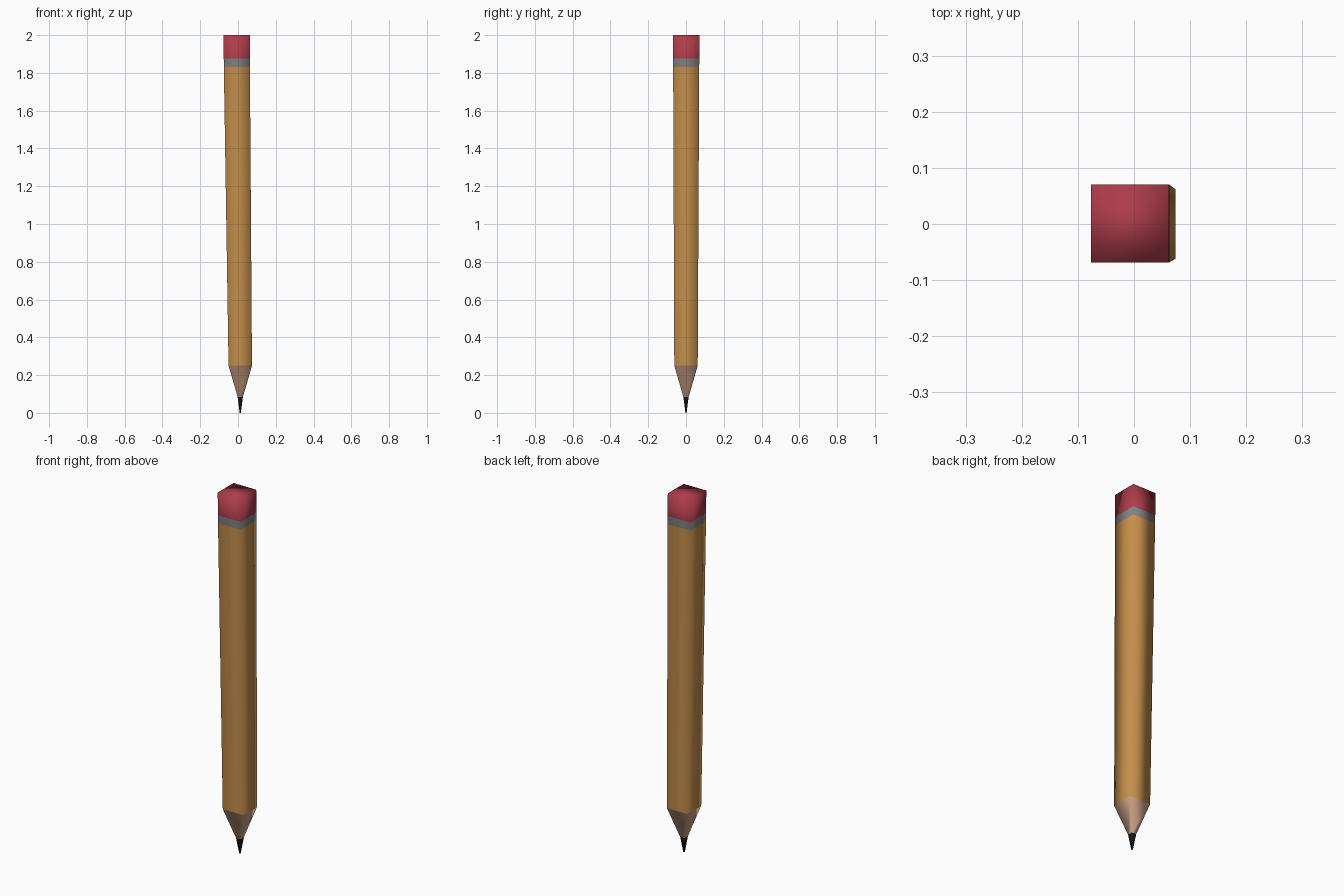
import bpy, bmesh

if "Cube" in bpy.data.objects:
    bpy.data.objects.remove(bpy.data.objects["Cube"])

# Square section rings along the slightly leaning axis: (x, y, z, half width)
TIP = (0.012, 0.0, 0.0, 0.003)
LEAD_TOP = (0.012, 0.0, 0.085, 0.014)
WOOD_TOP = (0.012, 0.0, 0.25, 0.062)
BODY_TOP = (-0.006, 0.001, 1.83, 0.069)
BAND_TOP = (-0.006, 0.001, 1.875, 0.0695)
ERASER_TOP = (-0.007, 0.001, 2.0, 0.0695)


def part(name, lower, upper, color, cap=None):
    """Four-sided smooth-shaded sleeve between two rings, optionally capped."""
    bm = bmesh.new()
    rings = []
    for x, y, z, w in (lower, upper):
        rings.append([bm.verts.new((x + sx * w, y + sy * w, z))
                      for sx, sy in ((-1, -1), (1, -1), (1, 1), (-1, 1))])
    lo, hi = rings
    for i in range(4):
        j = (i + 1) % 4
        bm.faces.new((lo[i], lo[j], hi[j], hi[i]))
    if cap == "top":
        bm.faces.new(hi)
    elif cap == "bottom":
        bm.faces.new(lo[::-1])
    for f in bm.faces:
        f.smooth = True
    mesh = bpy.data.meshes.new(name)
    bm.to_mesh(mesh)
    bm.free()
    mat = bpy.data.materials.new(name + "_color")
    mat.diffuse_color = (*color, 1)
    mat.use_nodes = True
    mat.node_tree.nodes["Principled BSDF"].inputs["Base Color"].default_value = mat.diffuse_color
    mesh.materials.append(mat)
    obj = bpy.data.objects.new(name, mesh)
    bpy.context.collection.objects.link(obj)


# Graphite point and sharpened wood
part("lead_tip", TIP, LEAD_TOP, (0.01, 0.01, 0.01), "bottom")
part("sharpened_wood", LEAD_TOP, WOOD_TOP, (0.60, 0.36, 0.25))
# Painted shaft
part("shaft", WOOD_TOP, BODY_TOP, (0.55, 0.27, 0.07))
# Metal band and eraser
part("metal_band", BODY_TOP, BAND_TOP, (0.22, 0.22, 0.22))
part("eraser", BAND_TOP, ERASER_TOP, (0.42, 0.045, 0.07), "top")
